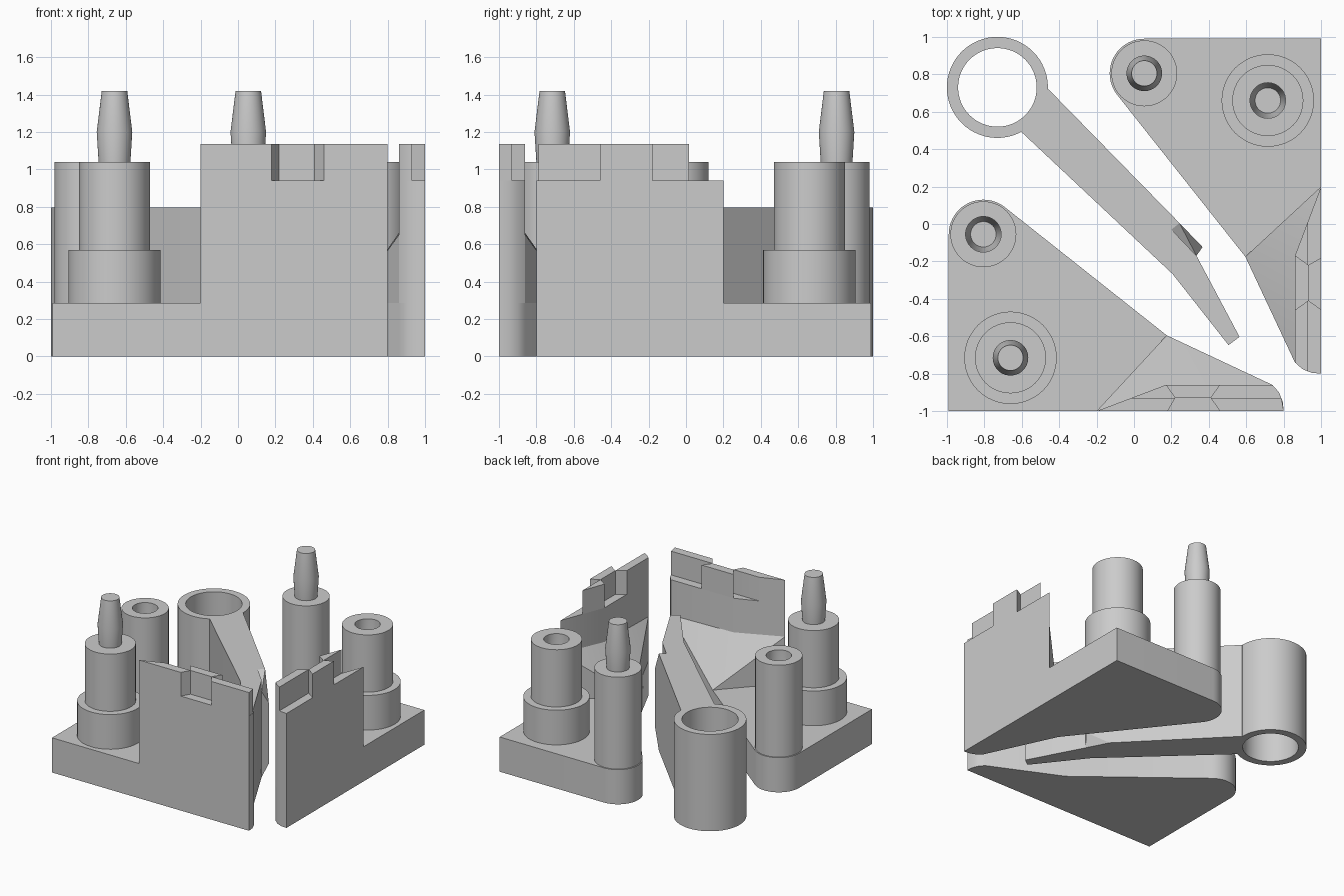
import bpy, bmesh, math
from mathutils import Vector

cube = bpy.data.objects.get("Cube")
if cube:
    bpy.data.objects.remove(cube, do_unlink=True)

grey = bpy.data.materials.new("plain_grey")
grey.use_nodes = True
grey.diffuse_color = (0.6, 0.6, 0.6, 1)
grey.node_tree.nodes["Principled BSDF"].inputs["Base Color"].default_value = (0.6, 0.6, 0.6, 1)

PLATE, LEDGE, TOP, POST = 0.285, 0.94, 1.135, 1.04


def same(p):
    return p


def mirrored(p):
    # Reflect across the diagonal between the two halves
    return (-p[1], -p[0])


def finish(name, bm):
    bmesh.ops.recalc_face_normals(bm, faces=bm.faces)
    mesh = bpy.data.meshes.new(name)
    bm.to_mesh(mesh)
    bm.free()
    mesh.materials.append(grey)
    ob = bpy.data.objects.new(name, mesh)
    bpy.context.collection.objects.link(ob)
    bpy.ops.object.select_all(action='DESELECT')
    ob.select_set(True)
    bpy.context.view_layer.objects.active = ob
    bpy.ops.object.shade_smooth_by_angle(angle=math.radians(25))
    return ob


def prism(name, outline, z0, z1, place=same):
    bm = bmesh.new()
    face = bm.faces.new([bm.verts.new((*place(p), z0)) for p in outline])
    ext = bmesh.ops.extrude_face_region(bm, geom=[face])
    moved = [v for v in ext["geom"] if isinstance(v, bmesh.types.BMVert)]
    bmesh.ops.translate(bm, verts=moved, vec=(0, 0, z1 - z0))
    return finish(name, bm)


def hull(name, points, place=same):
    bm = bmesh.new()
    for x, y, z in points:
        bm.verts.new((*place((x, y)), z))
    bmesh.ops.convex_hull(bm, input=bm.verts)
    bmesh.ops.dissolve_limit(bm, angle_limit=0.01, verts=bm.verts, edges=bm.edges)
    return finish(name, bm)


def lathe(name, centre, profile, steps=48):
    bm = bmesh.new()
    verts = [bm.verts.new((r, 0, z)) for r, z in profile]
    edges = [bm.edges.new(pair) for pair in zip(verts, verts[1:])]
    bmesh.ops.spin(bm, geom=verts + edges, cent=(0, 0, 0), axis=(0, 0, 1),
                   angle=math.tau, steps=steps)
    bmesh.ops.remove_doubles(bm, verts=bm.verts, dist=0.0005)
    bmesh.ops.translate(bm, verts=bm.verts, vec=Vector((*centre, 0)))
    return finish(name, bm)


def arc(centre, radius, start, end, steps):
    angles = [math.radians(start + (end - start) * i / steps) for i in range(steps + 1)]
    return [(centre[0] + radius * math.cos(a), centre[1] + radius * math.sin(a)) for a in angles]


pin = [(0.085, POST), (0.095, 1.2), (0.068, 1.42), (0, 1.42)]
socket = [(0.095, POST), (0.095, 0.88), (0.068, 0.66), (0, 0.66)]
corner_post = [(0.176, PLATE), (0.176, POST)]
stepped_post = [(0.247, PLATE), (0.247, 0.57), (0.19, 0.57), (0.19, POST)]

corner = (-0.805, -0.055)
middle = (-0.66, -0.715)
elbow = (0.175, -0.595)
nose = [(0.74, -0.86), (0.775, -0.9), (0.795, -0.95), (0.8, -1)]
wall_start, wall_bend = (-0.2, -1), (0.17, -0.86)

# Dovetail outlines along the top of each wall
seam_start, seam_a, seam_b, seam_end = (-0.015, -0.93), (0.22, -0.93), (0.41, -0.93), (0.788, -0.93)
outer_a, outer_b, inner_b = (0.18, -1), (0.46, -1), (0.46, -0.86)
outer_pieces = [[wall_start, seam_start, seam_a, outer_a],
                [seam_b, seam_end, nose[-1], outer_b]]
inner_pieces = [[seam_start, seam_a, wall_bend],
                [seam_b, seam_end, nose[1], nose[0], inner_b]]
inner_tab = [wall_bend, inner_b, seam_b, seam_a]
outer_tab = [outer_a, seam_a, seam_b, outer_b]

# Two matching halves with complementary pins, sockets and tabs
for side, place, crest, tab, corner_end, middle_end in (
        ("front", same, outer_pieces, inner_tab, socket, pin),
        ("side", mirrored, inner_pieces, outer_tab, pin, socket)):
    outline = [(-0.99, -1)] + arc(corner, 0.185, 180, 51.6, 20) + [elbow] + nose
    prism(side + "_base_plate", outline, 0, PLATE, place)
    prism(side + "_wall", [wall_start, wall_bend] + nose, PLATE, LEDGE, place)
    for i, piece in enumerate(crest):
        prism(f"{side}_wall_crest_{i + 1}", piece, LEDGE, TOP, place)
    prism(side + "_wall_tab", tab, LEDGE, TOP, place)
    hull(side + "_ramp", [(*wall_start, PLATE), (*elbow, PLATE), (*nose[0], PLATE),
                          (*wall_start, 0.67), (*wall_bend, 0.66), (*nose[0], 0.65)], place)
    lathe(side + "_corner_post", place(corner), corner_post + corner_end)
    lathe(side + "_stepped_post", place(middle), stepped_post + middle_end)

# Loose ring with its pointed arm
HEIGHT = 0.795
ring = (-0.73, 0.73)
lathe("ring", ring, [(0.27, 0), (0.27, HEIGHT), (0.21, HEIGHT), (0.21, 0), (0.27, 0)], 64)
notch, shoulder, heel, lip = (0.2, -0.03), (0.243, 0.005), (0.334, -0.17), (0.366, -0.123)
arm = arc(ring, 0.24, -62, -2, 8) + [(-0.457, 0.72), shoulder, notch, heel,
                                     (0.564, -0.603), (0.505, -0.647), (0.206, -0.267), (-0.6, 0.49)]
prism("arm", arm, 0, HEIGHT)
hull("arm_lug", [(*notch, HEIGHT), (*shoulder, HEIGHT), (*heel, 0.7), (*lip, 0.6),
                 (*notch, 0), (*shoulder, 0), (*heel, 0), (*lip, 0.1)])
